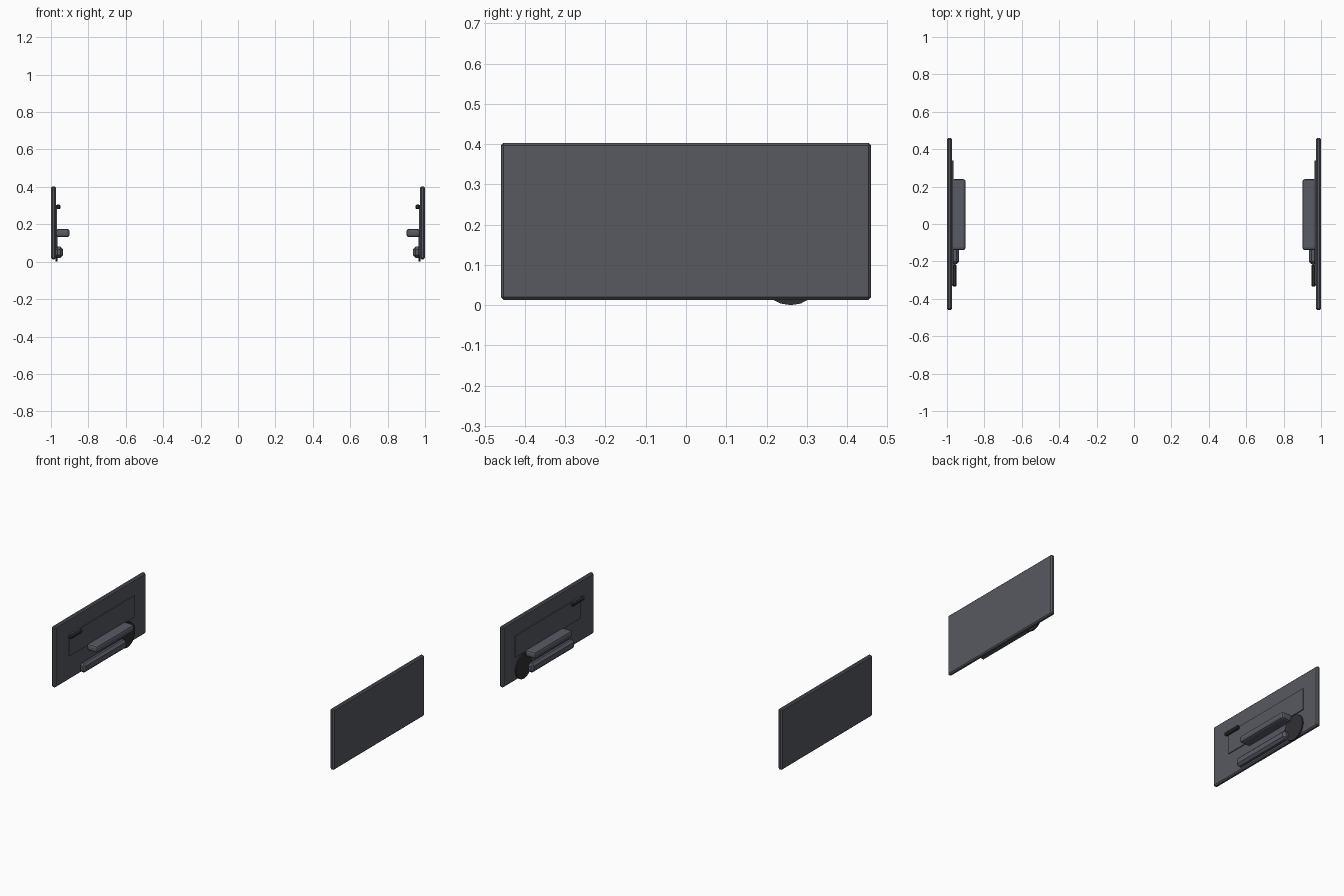
import bpy, math

if "Cube" in bpy.data.objects:
    bpy.data.objects.remove(bpy.data.objects["Cube"])


def material(name, rgb):
    mat = bpy.data.materials.new(name)
    mat.use_nodes = True
    colour = (*rgb, 1)
    mat.diffuse_color = colour
    mat.node_tree.nodes["Principled BSDF"].inputs["Base Color"].default_value = colour
    return mat


grey = material("charcoal grey", (0.095, 0.1, 0.115))
trim = material("slate trim", (0.1, 0.106, 0.13))
black = material("matte black", (0.03, 0.03, 0.033))


def finish(obj, name, mat, bevel, segments):
    obj.name = name
    obj.data.materials.append(mat)
    bpy.ops.object.transform_apply(location=False, rotation=True, scale=True)
    if bevel:
        mod = obj.modifiers.new("edge bevel", "BEVEL")
        mod.width = bevel
        mod.segments = segments
        mod.limit_method = "ANGLE"


def box(name, side, x, y, z, mat, bevel=0, segments=1):
    """Box from (min, max) ranges; x is measured outward from the middle."""
    centre = [sum(r) / 2 for r in (x, y, z)]
    bpy.ops.mesh.primitive_cube_add(size=1, location=(side * centre[0], *centre[1:]))
    obj = bpy.context.object
    obj.scale = [r[1] - r[0] for r in (x, y, z)]
    finish(obj, name, mat, bevel, segments)


def disc(name, side, x, y, z, radius, mat):
    bpy.ops.mesh.primitive_cylinder_add(
        vertices=20, radius=radius, depth=x[1] - x[0],
        location=(side * sum(x) / 2, y, z), rotation=(0, math.pi / 2, 0))
    finish(bpy.context.object, name, mat, 0, 1)


# The same door card on each side, facing inward
for label, side in (("left", 1), ("right", -1)):
    box(label + "_door_panel", side, (0.974, 1.0), (-0.46, 0.46), (0.013, 0.403), grey, 0.007)
    box(label + "_inset_plate", side, (0.969, 0.976), (-0.32, 0.34), (0.165, 0.303), grey)
    box(label + "_armrest", side, (0.9, 0.974), (-0.14, 0.24), (0.131, 0.175), trim, 0.014, 2)
    box(label + "_storage_pocket", side, (0.935, 0.978), (-0.215, 0.215), (0.021, 0.08), trim, 0.014)
    box(label + "_pull_handle", side, (0.948, 0.972), (-0.335, -0.215), (0.281, 0.306), black, 0.007)
    disc(label + "_speaker", side, (0.966, 0.976), 0.26, 0.08, 0.08, black)
